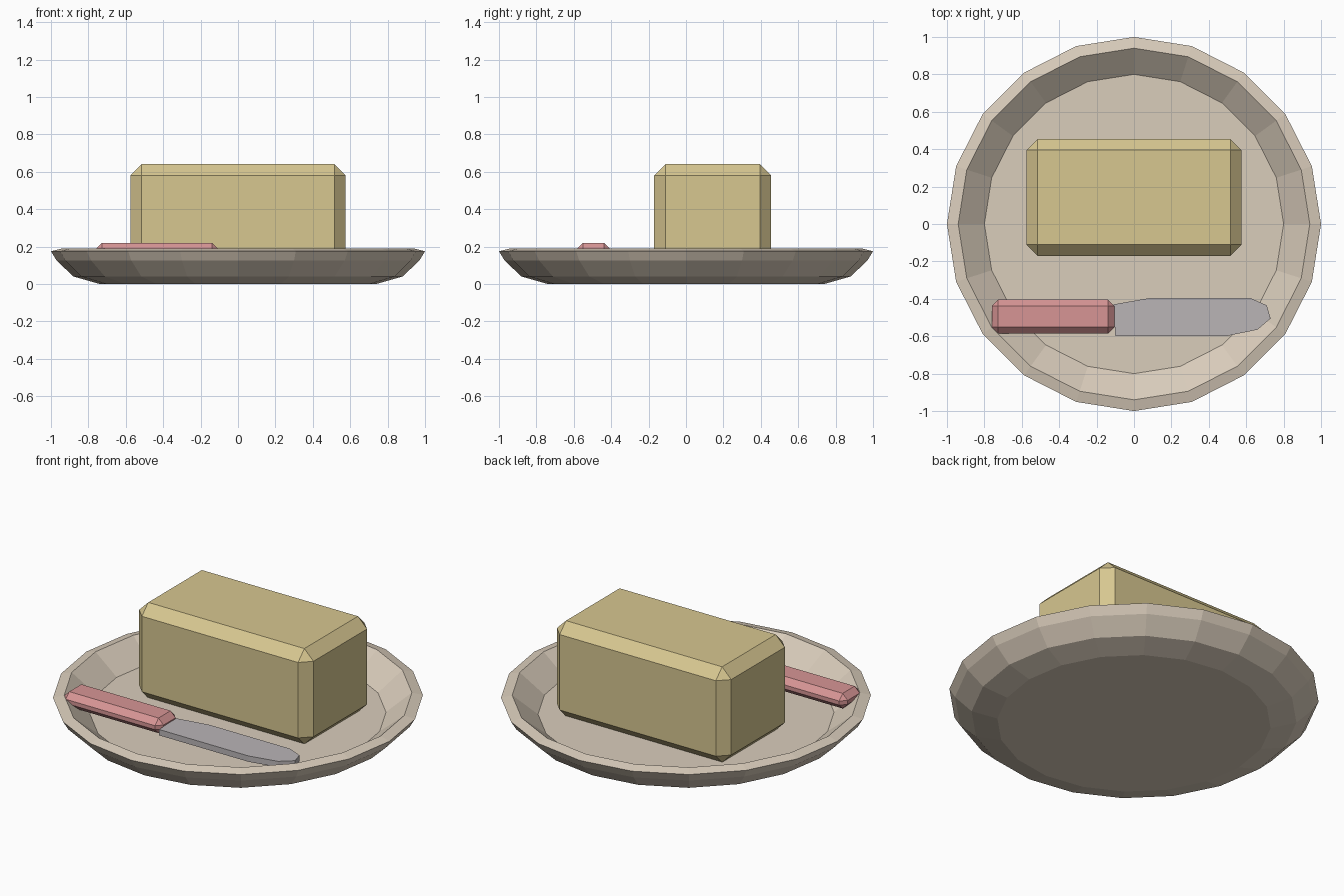
import bpy, bmesh
from math import cos, sin, tau

cube = bpy.data.objects.get("Cube")
if cube:
    bpy.data.objects.remove(cube)


def material(name, r, g, b):
    m = bpy.data.materials.new(name)
    m.use_nodes = True
    m.diffuse_color = (r, g, b, 1)
    m.node_tree.nodes["Principled BSDF"].inputs["Base Color"].default_value = (r, g, b, 1)
    return m


def finish(name, bm, mat):
    bmesh.ops.recalc_face_normals(bm, faces=bm.faces)
    mesh = bpy.data.meshes.new(name)
    bm.to_mesh(mesh)
    bm.free()
    mesh.materials.append(mat)
    obj = bpy.data.objects.new(name, mesh)
    bpy.context.collection.objects.link(obj)
    return obj


def lathe(name, profile, sides, mat):
    # Closed turned shape: first and last profile rings are capped
    bm = bmesh.new()
    rings = [[bm.verts.new((r * cos(tau * i / sides), r * sin(tau * i / sides), z))
              for i in range(sides)] for r, z in profile]
    for a, b in zip(rings, rings[1:]):
        for i in range(sides):
            j = (i + 1) % sides
            bm.faces.new((a[i], a[j], b[j], b[i]))
    bm.faces.new(rings[0])
    bm.faces.new(rings[-1])
    return finish(name, bm, mat)


def chamfered_box(name, low, high, chamfer, mat):
    bm = bmesh.new()
    bmesh.ops.create_cube(bm, size=1)
    for v in bm.verts:
        v.co = [lo + (c + 0.5) * (hi - lo) for c, lo, hi in zip(v.co, low, high)]
    bmesh.ops.bevel(bm, geom=bm.edges[:], offset=chamfer, segments=1,
                    affect='EDGES', offset_type='OFFSET')
    return finish(name, bm, mat)


def slab(name, outline, bottom, top, mat):
    bm = bmesh.new()
    face = bm.faces.new([bm.verts.new((x, y, bottom)) for x, y in outline])
    extruded = bmesh.ops.extrude_face_region(bm, geom=[face], use_keep_orig=True)["geom"]
    for v in extruded:
        if isinstance(v, bmesh.types.BMVert):
            v.co.z = top
    return finish(name, bm, mat)


ceramic = material("cream ceramic", 0.70, 0.61, 0.50)
yellow = material("butter yellow", 0.68, 0.57, 0.28)
pink = material("pink handle", 0.68, 0.30, 0.30)
steel = material("grey steel", 0.49, 0.46, 0.47)

# Plate, from underside out over the rim to the floor
lathe("plate", [(0.74, 0), (0.88, 0.04), (0.97, 0.125), (1, 0.175),
                (0.94, 0.19), (0.8, 0.075)], 20, ceramic)

# Butter block
chamfered_box("butter_block", (-0.575, -0.17, 0.07), (0.575, 0.455, 0.64), 0.06, yellow)

# Butter knife
chamfered_box("knife_handle", (-0.76, -0.585, 0.13), (-0.105, -0.405, 0.22), 0.033, pink)
slab("knife_blade", [(-0.11, -0.43), (0.09, -0.395), (0.62, -0.395), (0.71, -0.435),
                     (0.73, -0.505), (0.66, -0.565), (0.49, -0.6), (-0.1, -0.6)],
     0.145, 0.18, steel)
